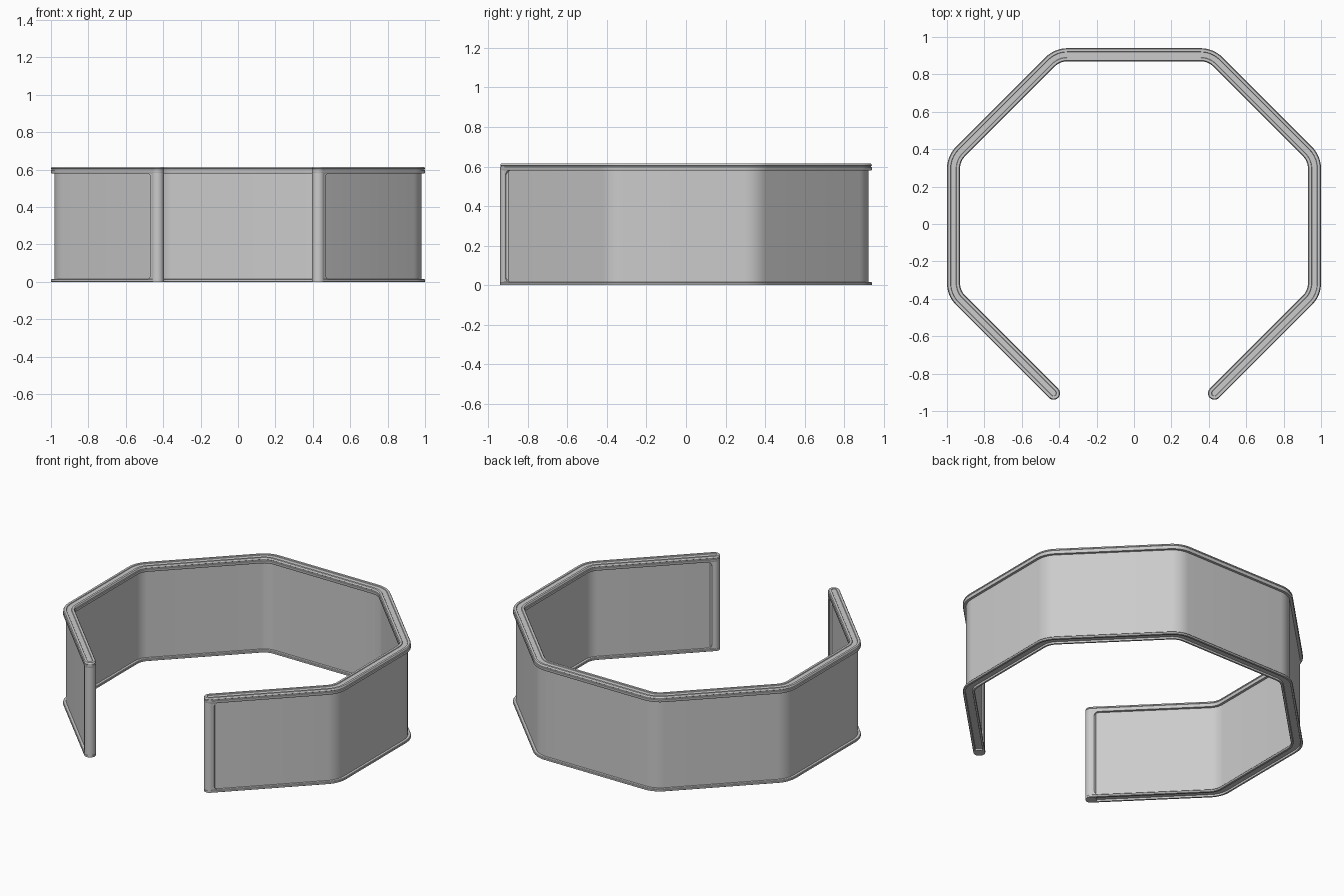
import bpy, bmesh, math
from mathutils import Vector

cube = bpy.data.objects.get("Cube")
if cube:
    bpy.data.objects.remove(cube, do_unlink=True)

grey = bpy.data.materials.new("plain grey")
grey.use_nodes = True
colour = (0.6, 0.6, 0.6, 1)
grey.diffuse_color = colour
grey.node_tree.nodes["Principled BSDF"].inputs["Base Color"].default_value = colour

HALF = 0.035       # half width of the rails
CORNER = 0.13      # bend radius of the centre line
BEND = 8           # steps per bend
CAP = 9            # inner points of each rounded end


def finish(name, bm):
    bmesh.ops.recalc_face_normals(bm, faces=bm.faces)
    mesh = bpy.data.meshes.new(name)
    bm.to_mesh(mesh)
    bm.free()
    mesh.materials.append(grey)
    obj = bpy.data.objects.new(name, mesh)
    bpy.context.collection.objects.link(obj)
    bpy.ops.object.select_all(action='DESELECT')
    obj.select_set(True)
    bpy.context.view_layer.objects.active = obj
    bpy.ops.object.shade_smooth_by_angle(angle=math.radians(30))
    return obj


# Centre line: open octagon, as points with outward normals
half_path = [Vector(p) for p in ((0.43, -0.905), (0.965, -0.37), (0.965, 0.35), (0.41, 0.905))]
corners = half_path + [Vector((-p.x, p.y)) for p in reversed(half_path)]
dirs = [(b - a).normalized() for a, b in zip(corners, corners[1:])]
norms = [Vector((d.y, -d.x)) for d in dirs]
path = [(corners[0], norms[0])]
for p, n1, n2 in zip(corners[1:-1], norms, norms[1:]):
    centre = p - (n1 + n2) * CORNER / (1 + n1.dot(n2))
    for i in range(BEND + 1):
        n = n1.slerp(n2, i / BEND)
        path.append((centre + n * CORNER, n))
path.append((corners[-1], norms[-1]))
N = len(path)


def outline(w):
    """Round-ended closed outline at distance w from the centre line."""
    def cap(p, n, d):
        angles = [math.pi * i / (CAP + 1) for i in range(1, CAP + 1)]
        return [p + (n * math.cos(a) + d * math.sin(a)) * w for a in angles]
    outer = [p + n * w for p, n in path]
    inner = [p - n * w for p, n in reversed(path)]
    return (outer + cap(corners[-1], norms[-1], dirs[-1])
            + inner + cap(corners[0], -norms[0], -dirs[0]))


def loft(name, levels):
    """Stack outlines given as (half width, height) and close both ends."""
    bm = bmesh.new()
    rings = [[bm.verts.new((v.x, v.y, z)) for v in outline(w)] for w, z in levels]
    for a, b in zip(rings, rings[1:]):
        for i in range(len(a)):
            j = (i + 1) % len(a)
            bm.faces.new((a[i], a[j], b[j], b[i]))
    for r in (rings[0], rings[-1]):
        last = 2 * N + CAP - 1
        for i in range(N - 1):
            bm.faces.new((r[i], r[i + 1], r[last - i - 1], r[last - i]))
        bm.faces.new(r[N - 1:N + CAP + 1])
        bm.faces.new(r[last:] + [r[0]])
    return finish(name, bm)


# Wall and its rails
loft("wall_panel", [(0.017, 0.012), (0.017, 0.585)])
loft("bottom_rail", [(0.02, 0.011), (0.022, 0), (0.033, 0), (HALF, 0.002),
                     (HALF, 0.012), (0.032, 0.016), (0.016, 0.016)])
loft("top_rail", [(0.016, 0.58), (0.033, 0.58), (HALF, 0.584), (HALF, 0.597),
                  (0.031, 0.599), (0.031, 0.603), (0.034, 0.605), (0.034, 0.609),
                  (0.03, 0.615), (0.016, 0.615), (0.014, 0.611)])


def end_post(name, p):
    bm = bmesh.new()
    bmesh.ops.create_cone(bm, cap_ends=True, segments=32, radius1=0.034,
                          radius2=0.034, depth=0.6)
    bmesh.ops.translate(bm, verts=bm.verts, vec=(p.x, p.y, 0.3))
    return finish(name, bm)


def end_frame(name, p, along, across):
    """Upright strip beside the post with rounded inner corners."""
    low, high, edge, r = 0.014, 0.582, 0.02, 0.03
    side = [(0, low), (edge + r, low)]
    for z, sign, steps in ((low + r, -1, range(7)), (high - r, 1, range(6, -1, -1))):
        for i in steps:
            a = math.pi / 2 * i / 6
            side.append((edge + r - r * math.sin(a), z + sign * r * math.cos(a)))
    side += [(edge + r, high), (0, high)]
    side = list(dict.fromkeys(side))
    bm = bmesh.new()
    faces = []
    for t in (-0.032, 0.032):
        pts = [p + along * s + across * t for s, z in side]
        faces.append([bm.verts.new((q.x, q.y, z)) for q, (s, z) in zip(pts, side)])
    a, b = faces
    for i in range(len(a)):
        j = (i + 1) % len(a)
        bm.faces.new((a[i], a[j], b[j], b[i]))
    bm.faces.new(a)
    bm.faces.new(b)
    return finish(name, bm)


# Posts at both ends of the opening
for label, p, d, n in (("left", corners[0], dirs[0], norms[0]),
                       ("right", corners[-1], -dirs[-1], norms[-1])):
    end_post(label + "_end_post", p)
    end_frame(label + "_end_frame", p, d, n)
